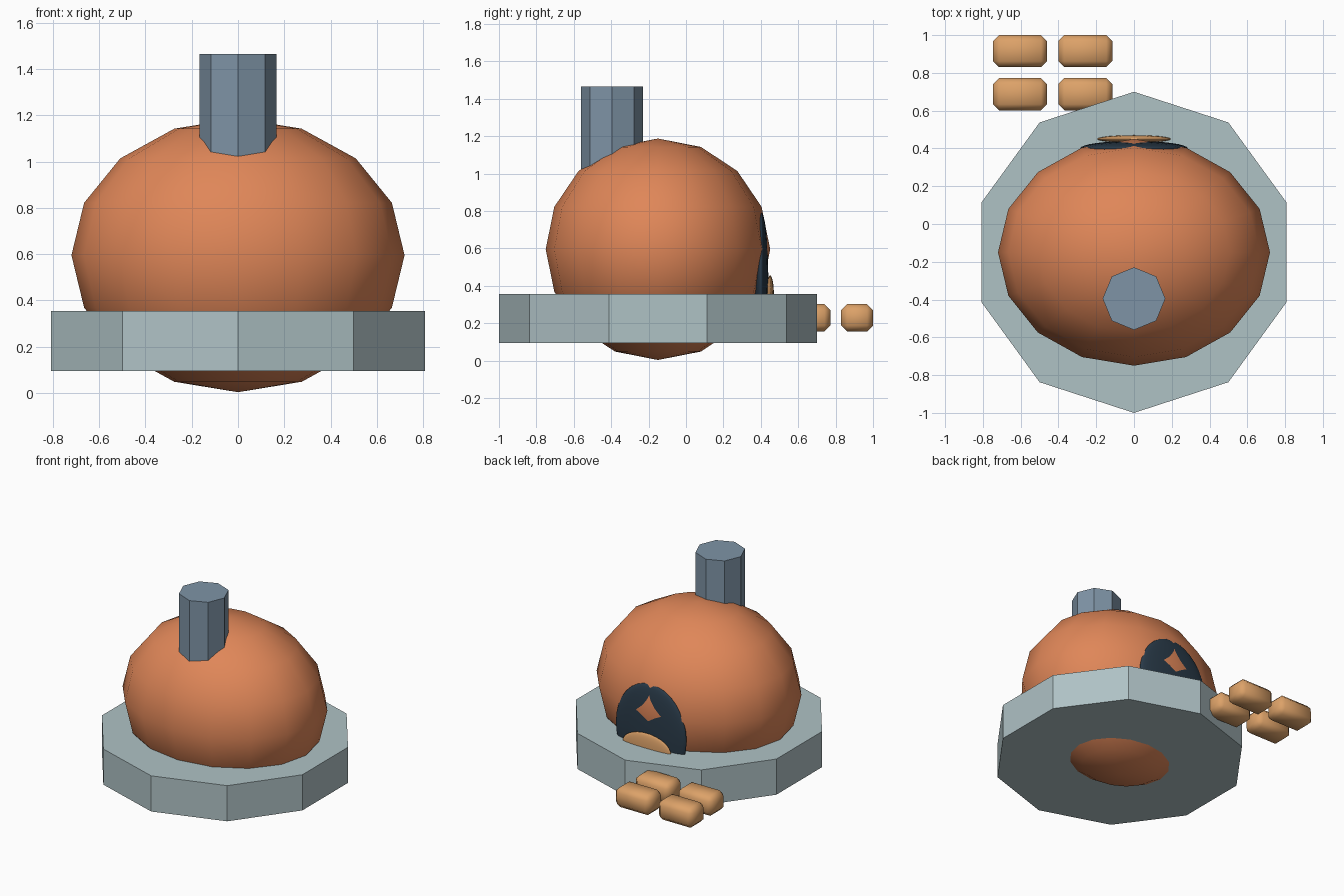
import bpy, math

if "Cube" in bpy.data.objects:
    bpy.data.objects.remove(bpy.data.objects["Cube"])


def material(name, rgb):
    m = bpy.data.materials.new(name)
    m.diffuse_color = (*rgb, 1.0)
    m.use_nodes = True
    m.node_tree.nodes["Principled BSDF"].inputs["Base Color"].default_value = m.diffuse_color
    return m


ORANGE = material("warm_orange", (0.74, 0.24, 0.098))
GREY = material("pale_grey", (0.43, 0.54, 0.56))
SLATE = material("slate_blue", (0.21, 0.295, 0.38))
NAVY = material("dark_navy", (0.022, 0.042, 0.065))
TAN = material("tan", (0.72, 0.36, 0.14))


def finish(name, mat):
    ob = bpy.context.object
    ob.name = name
    ob.data.materials.append(mat)
    return ob


def ellipsoid(name, mat, loc, radii, segments, rings):
    bpy.ops.mesh.primitive_uv_sphere_add(segments=segments, ring_count=rings, radius=1, location=loc)
    ob = finish(name, mat)
    ob.scale = radii
    bpy.ops.object.transform_apply(location=False, rotation=False, scale=True)
    bpy.ops.object.shade_smooth()
    return ob


def prism(name, mat, sides, radius, x, y, z0, z1):
    bpy.ops.mesh.primitive_cylinder_add(vertices=sides, radius=radius, depth=z1 - z0,
                                        location=(x, y, (z0 + z1) / 2))
    return finish(name, mat)


def block(name, mat, loc, size, bevel):
    bpy.ops.mesh.primitive_cube_add(size=1, location=loc)
    ob = finish(name, mat)
    ob.scale = size
    bpy.ops.object.transform_apply(location=False, rotation=False, scale=True)
    mod = ob.modifiers.new("rounded_edges", "BEVEL")
    mod.width = bevel
    mod.segments = 1
    bpy.ops.object.shade_smooth()
    return ob


# Domed body and the ten-sided slab it sits in
ellipsoid("dome_body", ORANGE, (0, -0.15, 0.595), (0.72, 0.60, 0.592), 16, 8)
prism("base_slab", GREY, 10, 0.85, 0, -0.15, 0.095, 0.355)

# Chimney, running down into the body
prism("chimney", SLATE, 8, 0.166, 0, -0.395, 0.90, 1.465)

# Dark opening on the back, with a glowing mound at its foot
ellipsoid("oven_opening", NAVY, (0, 0.40, 0.45), (0.285, 0.04, 0.345), 32, 16)
ellipsoid("glowing_mound", TAN, (0, 0.45, 0.35), (0.195, 0.02, 0.105), 32, 16)

# Two by two group of rounded blocks
for i, x in enumerate((-0.603, -0.258)):
    for j, y in enumerate((0.687, 0.915)):
        block(f"loaf_{i * 2 + j + 1}", TAN, (x, y, 0.228), (0.286, 0.17, 0.146), 0.032)
